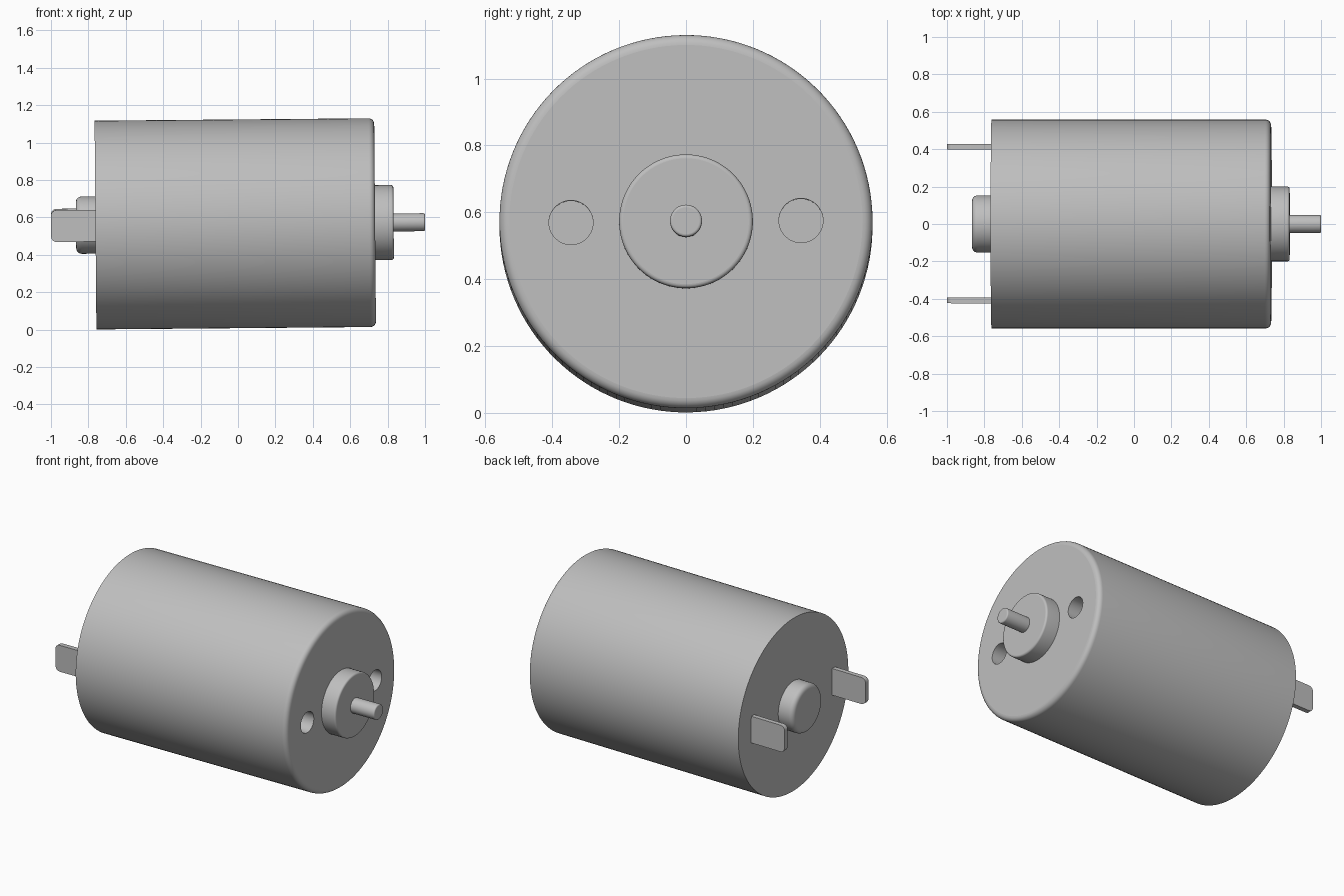
import bpy, bmesh, math
from mathutils import Matrix

cube = bpy.data.objects.get("Cube")
if cube:
    bpy.data.objects.remove(cube, do_unlink=True)

metal = bpy.data.materials.new("light_grey_metal")
metal.use_nodes = True
grey = (0.52, 0.52, 0.52, 1)
metal.diffuse_color = grey
metal.node_tree.nodes["Principled BSDF"].inputs["Base Color"].default_value = grey

# The motor axis runs along x, very slightly tilted and rolled
TILT = (Matrix.Translation((0, 0, 0.566))
        @ Matrix.Rotation(math.radians(-0.5), 4, 'Y')
        @ Matrix.Rotation(math.radians(0.5), 4, 'X'))


def add_object(name, bm):
    bmesh.ops.recalc_face_normals(bm, faces=bm.faces)
    mesh = bpy.data.meshes.new(name)
    bm.to_mesh(mesh)
    bm.free()
    mesh.materials.append(metal)
    obj = bpy.data.objects.new(name, mesh)
    bpy.context.collection.objects.link(obj)
    return obj


def cylinder(name, x0, x1, radius, y=0, fillet0=0, fillet1=0, sides=96):
    """Cylinder along x with a rounded rim at either end."""
    profile = []
    for x, fillet, side in ((x0, fillet0, -1), (x1, fillet1, 1)):
        steps = 6 if fillet else 0
        arc = []
        for i in range(steps + 1):
            a = math.pi / 2 * i / max(steps, 1)
            arc.append((x - side * fillet * (1 - math.sin(a)),
                        radius - fillet * (1 - math.cos(a))))
        profile += arc if side > 0 else arc[::-1]
    bm = bmesh.new()
    rings = []
    for x, r in profile:
        angles = [math.tau * i / sides for i in range(sides)]
        rings.append([bm.verts.new((x, y + r * math.cos(a), r * math.sin(a)))
                      for a in angles])
    for a, b in zip(rings, rings[1:]):
        for i in range(sides):
            j = (i + 1) % sides
            bm.faces.new((a[i], a[j], b[j], b[i]))
    bm.faces.new(rings[0])
    bm.faces.new(rings[-1])
    return add_object(name, bm)


def terminal(name, y):
    """Flat tab with two rounded outer corners."""
    bm = bmesh.new()
    bmesh.ops.create_cube(bm, size=1, matrix=Matrix.Translation((-0.87, y, 0))
                          @ Matrix.Diagonal((0.26, 0.03, 0.17, 1)))
    corners = [e for e in bm.edges
               if all(v.co.x < -0.9 for v in e.verts)
               and abs(e.verts[0].co.z - e.verts[1].co.z) < 0.01]
    bmesh.ops.bevel(bm, geom=corners, offset=0.03, segments=6,
                    profile=0.5, affect='EDGES')
    return add_object(name, bm)


# Main can with two blind mounting holes
can = cylinder("motor_can", -0.762, 0.733, 0.558, fillet1=0.03, sides=128)
for side in (-1, 1):
    cutter = cylinder("hole_cutter", 0.61, 0.8, 0.066, y=side * 0.344, sides=48)
    cutter.hide_render = True
    cut = can.modifiers.new("mounting_hole", 'BOOLEAN')
    cut.operation = 'DIFFERENCE'
    cut.solver = 'EXACT'
    cut.object = cutter
    bpy.context.view_layer.objects.active = can
    bpy.ops.object.modifier_apply(modifier=cut.name)
    bpy.data.objects.remove(cutter, do_unlink=True)

parts = [
    can,
    cylinder("front_bearing", 0.72, 0.832, 0.2, fillet1=0.012),
    cylinder("shaft", 0.82, 1.0, 0.048, fillet1=0.008, sides=48),
    cylinder("rear_bearing", -0.866, -0.75, 0.153, fillet0=0.03),
    terminal("left_terminal", -0.408),
    terminal("right_terminal", 0.413),
]

# Smooth the round walls, keep flat end faces flat, and place everything
for obj in parts:
    bpy.ops.object.select_all(action='DESELECT')
    obj.select_set(True)
    bpy.context.view_layer.objects.active = obj
    bpy.ops.object.shade_smooth_by_angle(angle=math.radians(30))
    for face in obj.data.polygons:
        if abs(face.normal.x) > 0.999:
            face.use_smooth = False
    obj.data.transform(TILT)
